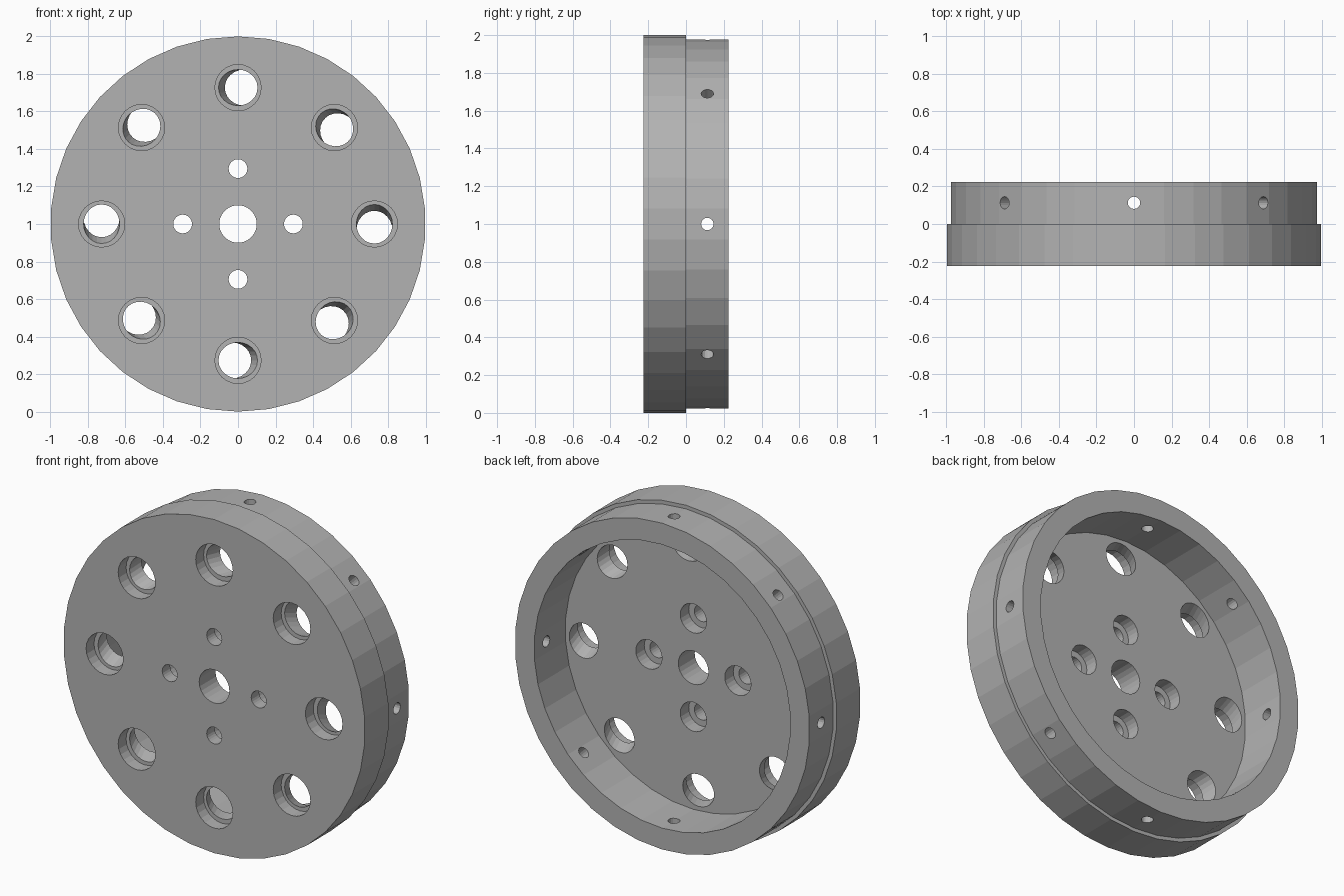
import bpy, bmesh
from math import cos, sin, pi
from mathutils import Vector, Matrix

cube = bpy.data.objects.get("Cube")
if cube:
    bpy.data.objects.remove(cube)

SIDES = 38
FRONT, STEP, BACK, FLOOR, LEDGE = -0.225, 0.0, 0.225, -0.07, -0.15
CENTRE = Vector((0, 0, 1))

grey = bpy.data.materials.new("plain grey")
grey.use_nodes = True
colour = (0.45, 0.45, 0.45, 1)
grey.diffuse_color = colour
grey.node_tree.nodes["Principled BSDF"].inputs["Base Color"].default_value = colour


def finish(name, bm):
    bmesh.ops.recalc_face_normals(bm, faces=bm.faces)
    mesh = bpy.data.meshes.new(name)
    bm.to_mesh(mesh)
    bm.free()
    mesh.materials.append(grey)
    obj = bpy.data.objects.new(name, mesh)
    bpy.context.collection.objects.link(obj)
    return obj


def rod(bm, start, end, radius, sides=24):
    axis = end - start
    turn = axis.to_track_quat('Z', 'Y').to_matrix().to_4x4()
    place = Matrix.Translation(CENTRE + (start + end) / 2) @ turn
    bmesh.ops.create_cone(bm, cap_ends=True, segments=sides, radius1=radius,
                          radius2=radius, depth=axis.length, matrix=place)


def around(count):
    """Outward and clockwise directions, evenly spaced about the y axis."""
    for i in range(count):
        a = 2 * pi * i / count
        yield Vector((cos(a), 0, sin(a))), Vector((sin(a), 0, -cos(a)))


def at(out, radius, y):
    return out * radius + Vector((0, y, 0))


# Stepped body with a deep recess in the back
bm = bmesh.new()
profile = [(1.0, FRONT), (1.0, STEP), (0.978, STEP), (0.978, BACK),
           (0.85, BACK), (0.85, FLOOR)]
rings = []
for r, y in profile:
    rings.append([bm.verts.new(CENTRE + Vector((r * sin(2 * pi * i / SIDES), y,
                                                r * cos(2 * pi * i / SIDES))))
                  for i in range(SIDES)])
for a, b in zip(rings, rings[1:]):
    for i in range(SIDES):
        j = (i + 1) % SIDES
        bm.faces.new((a[i], a[j], b[j], b[i]))
bm.faces.new(rings[0])
bm.faces.new(rings[-1])
body = finish("wheel_housing", bm)

# Wide bores: front counterbores, rear screw recesses, hub hole, rim holes
wide = bmesh.new()
for out, side in around(8):
    rod(wide, at(out, 0.727, FRONT - 0.1), at(out, 0.727, LEDGE), 0.123)
    rod(wide, at(out, 0.75, 0.113), at(out, 1.1, 0.113), 0.033, 16)
for out, side in around(4):
    rod(wide, at(out, 0.295, LEDGE), at(out, 0.295, 0.1), 0.087)
rod(wide, Vector((0, FRONT - 0.1, 0)), Vector((0, 0.1, 0)), 0.1)

# Narrow bores: slanted holes behind the counterbores, straight screw holes
narrow = bmesh.new()
for out, side in around(8):
    slant = Vector((0, 1, 0)) + side * 0.42
    mouth = at(out, 0.727, LEDGE)
    rod(narrow, mouth - slant * 0.04, mouth + slant * 0.22, 0.096)
for out, side in around(4):
    rod(narrow, at(out, 0.295, FRONT - 0.1), at(out, 0.295, LEDGE + 0.04), 0.05)

# Cut the bores, keep the result and drop the cutters
cutters = [finish("wide_bores", wide), finish("narrow_bores", narrow)]
for cutter in cutters:
    cutter.hide_render = True
    cut = body.modifiers.new(cutter.name, 'BOOLEAN')
    cut.operation = 'DIFFERENCE'
    cut.solver = 'EXACT'
    cut.object = cutter
graph = bpy.context.evaluated_depsgraph_get()
result = bpy.data.meshes.new_from_object(body.evaluated_get(graph))
body.modifiers.clear()
body.data = result
for cutter in cutters:
    bpy.data.objects.remove(cutter)
body.data.materials.clear()
body.data.materials.append(grey)
for face in body.data.polygons:
    face.material_index = 0
